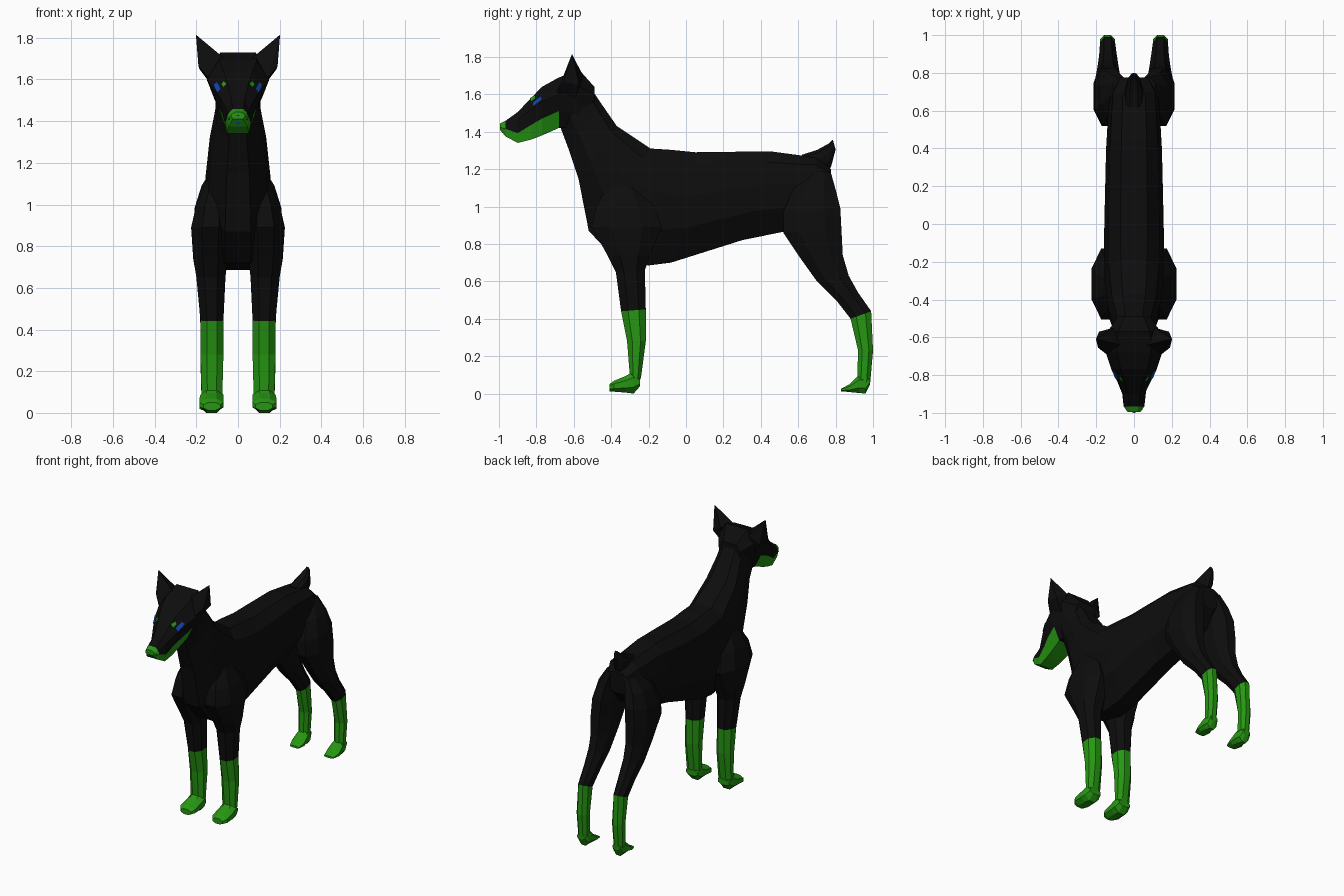
import bpy, bmesh
from mathutils import Vector
from mathutils.bvhtree import BVHTree

if "Cube" in bpy.data.objects:
    bpy.data.objects.remove(bpy.data.objects["Cube"])


def material(name, rgb):
    m = bpy.data.materials.new(name)
    m.diffuse_color = (*rgb, 1)
    m.use_nodes = True
    m.node_tree.nodes["Principled BSDF"].inputs["Base Color"].default_value = m.diffuse_color
    return m


MATS = [material("black_coat", (0.004, 0.004, 0.004)),
        material("green_markings", (0.019, 0.31, 0.006)),
        material("blue_eyes", (0.005, 0.06, 0.42))]
BLACK, GREEN, BLUE = range(3)


def finish(name, bm, mirror=False):
    if mirror:
        new = bmesh.ops.duplicate(bm, geom=bm.verts[:] + bm.edges[:] + bm.faces[:])["geom"]
        for v in new:
            if isinstance(v, bmesh.types.BMVert):
                v.co.x *= -1
    bmesh.ops.recalc_face_normals(bm, faces=bm.faces[:])
    me = bpy.data.meshes.new(name)
    bm.to_mesh(me)
    bm.free()
    for m in MATS:
        me.materials.append(m)
    ob = bpy.data.objects.new(name, me)
    bpy.context.collection.objects.link(ob)
    return ob


def loft(name, rings, colour=lambda seg, side: BLACK, mirror=False):
    """Skin closed rings of points, with end caps coloured like their segment."""
    bm = bmesh.new()
    rows = [[bm.verts.new(p) for p in r] for r in rings]
    n = len(rows[0])
    for i, (a, b) in enumerate(zip(rows, rows[1:])):
        for j in range(n):
            k = (j + 1) % n
            bm.faces.new((a[j], a[k], b[k], b[j])).material_index = colour(i, j)
    bm.faces.new(rows[0]).material_index = colour(0, 0)
    bm.faces.new(rows[-1]).material_index = colour(len(rows) - 2, 0)
    return finish(name, bm, mirror)


# Chamfered-box section in 0..1 space
C = 0.28
OCT = [(C, 0), (1 - C, 0), (1, C), (1, 1 - C), (1 - C, 1), (C, 1), (0, 1 - C), (0, C)]


def leg_ring(zf, zb, yf, yb, xi, xo):
    return [(xi + (xo - xi) * u, yf + (yb - yf) * v, zf + (zb - zf) * v) for u, v in OCT]


def foot_ring(y, zt, zb, xi, xo):
    return [(xi + (xo - xi) * u, y, zb + (zt - zb) * v) for u, v in OCT]


def sym(half):
    """Close a half outline running from top to bottom by reflecting it."""
    return half + [(-x, y, z) for x, y, z in reversed(half)]


# Neck and torso: slanted rings (top y, z, bottom y, z, half width)
SECTION = [(0.45, 1.0), (0.85, 0.88), (1.0, 0.62), (0.95, 0.32), (0.4, 0.0)]
body = [(-.56, 1.71, -.67, 1.42, .105), (-.46, 1.56, -.625, 1.30, .108),
        (-.37, 1.43, -.575, 1.15, .135), (-.19, 1.31, -.52, .87, .155),
        (-.08, 1.303, -.38, .72, .158), (.05, 1.29, -.20, .685, .158),
        (.2, 1.292, -.08, .70, .155), (.45, 1.295, .30, .82, .148),
        (.60, 1.275, .52, .865, .138), (.70, 1.26, .68, .95, .13),
        (.775, 1.2, .77, 1.05, .085)]
loft("body", [sym([(w * f, by + (ty - by) * t, bz + (tz - bz) * t) for f, t in SECTION])
              for ty, tz, by, bz, w in body])

# Docked tail
tail = [(.62, 1.277, .66, 1.17, .05), (.70, 1.302, .73, 1.18, .05),
        (.76, 1.335, .775, 1.21, .035), (.785, 1.357, .80, 1.305, .014)]
loft("tail", [sym([(w * f, by + (ty - by) * t, bz + (tz - bz) * t) for f, t in SECTION])
              for ty, tz, by, bz, w in tail])

# Head: y, then (half width, z) for crown, cheek, lip and jaw
head = [(-.995, (.014, 1.443), (.03, 1.435), (.034, 1.425), (.025, 1.41)),
        (-.965, (.025, 1.458), (.043, 1.44), (.055, 1.415), (.045, 1.375)),
        (-.90, (.032, 1.505), (.055, 1.46), (.062, 1.392), (.052, 1.34)),
        (-.83, (.05, 1.578), (.09, 1.52), (.075, 1.435), (.057, 1.357)),
        (-.77, (.07, 1.64), (.12, 1.56), (.095, 1.47), (.062, 1.38)),
        (-.68, (.09, 1.69), (.15, 1.60), (.115, 1.51), (.07, 1.42)),
        (-.57, (.085, 1.73), (.14, 1.64), (.105, 1.50), (.07, 1.43)),
        (-.49, (.05, 1.64), (.085, 1.60), (.08, 1.52), (.05, 1.45))]


def head_colour(seg, side):
    return GREEN if seg == 0 or (seg < 5 and side in (2, 3, 4)) else BLACK


head_ob = loft("head", [sym([(w, y, z) for w, z in pts]) for y, *pts in head], head_colour)

# Pointed ears
bm = bmesh.new()
for p in [(.19, -.655, 1.665), (.145, -.69, 1.61), (.07, -.64, 1.705), (.11, -.55, 1.70),
          (.185, -.57, 1.65), (.11, -.60, 1.55), (.202, -.61, 1.815)]:
    bm.verts.new(p)
bmesh.ops.convex_hull(bm, input=bm.verts[:])
finish("ears", bm, True)

# Thin plates laid on the face: outlines in front projection (x, z)
tmp = bmesh.new()
tmp.from_mesh(head_ob.data)
surface = BVHTree.FromBMesh(tmp)
tmp.free()


def plate(name, outline, colour, mirror):
    bm = bmesh.new()
    pts = []
    for x, z in outline:
        loc, nor, _, _ = surface.ray_cast(Vector((x, -2, z)), Vector((0, 1, 0)))
        if loc is not None:
            pts.append(bm.verts.new(loc + nor * 0.006))
    bm.faces.new(pts).material_index = colour
    ob = finish(name, bm, mirror)
    # aim plates forwards
    for p in ob.data.polygons:
        if p.normal.y > 0:
            p.flip()


plate("eyes", [(.079, 1.553), (.096, 1.533), (.114, 1.572), (.098, 1.588)], BLUE, True)
plate("brows", [(.05, 1.578), (.066, 1.558), (.077, 1.575), (.066, 1.592)], GREEN, True)
plate("nose", [(-.045, 1.41), (0, 1.392), (.045, 1.41), (0, 1.43)], BLUE, False)

# Front legs: z front, z back, y front, y back, x inner, x outer
front = [(1.14, 1.14, -.40, -.27, .05, .14), (1.0, 1.0, -.48, -.17, .05, .20),
         (.89, .89, -.505, -.13, .04, .225), (.74, .74, -.42, -.19, .05, .215),
         (.65, .66, -.375, -.22, .06, .20), (.44, .45, -.347, -.215, .07, .18),
         (.28, .28, -.315, -.215, .07, .18), (.09, .09, -.30, -.24, .075, .175),
         (.03, .03, -.32, -.26, .08, .17)]
loft("front_legs", [leg_ring(*r) for r in front],
     lambda s, j: GREEN if s >= 5 else BLACK, True)

# Hind legs
hind = [(1.2, 1.18, .66, .775, .03, .11), (1.09, 1.09, .57, .80, .04, .175),
        (.97, .99, .52, .825, .05, .208), (.86, .86, .52, .832, .06, .215),
        (.74, .74, .60, .838, .07, .205), (.60, .63, .70, .87, .08, .195),
        (.49, .54, .81, .92, .09, .185), (.40, .44, .88, .99, .10, .18),
        (.23, .23, .92, 1.0, .10, .18), (.06, .06, .915, .985, .105, .175)]
loft("hind_legs", [leg_ring(*r) for r in hind],
     lambda s, j: GREEN if s >= 7 else BLACK, True)

# Paws
front_paw = [(-.41, .05, .012, .085, .165), (-.385, .068, .01, .07, .185),
             (-.32, .095, .005, .07, .185), (-.28, .12, 0, .07, .18),
             (-.245, .085, .04, .08, .17)]
hind_paw = [(.83, .026, .012, .10, .17), (.875, .05, .008, .09, .185),
            (.925, .10, .003, .095, .18), (.96, .10, 0, .10, .175),
            (.985, .085, .05, .11, .17)]
for name, rings in (("front_paws", front_paw), ("hind_paws", hind_paw)):
    loft(name, [foot_ring(*r) for r in rings], lambda s, j: GREEN, True)
